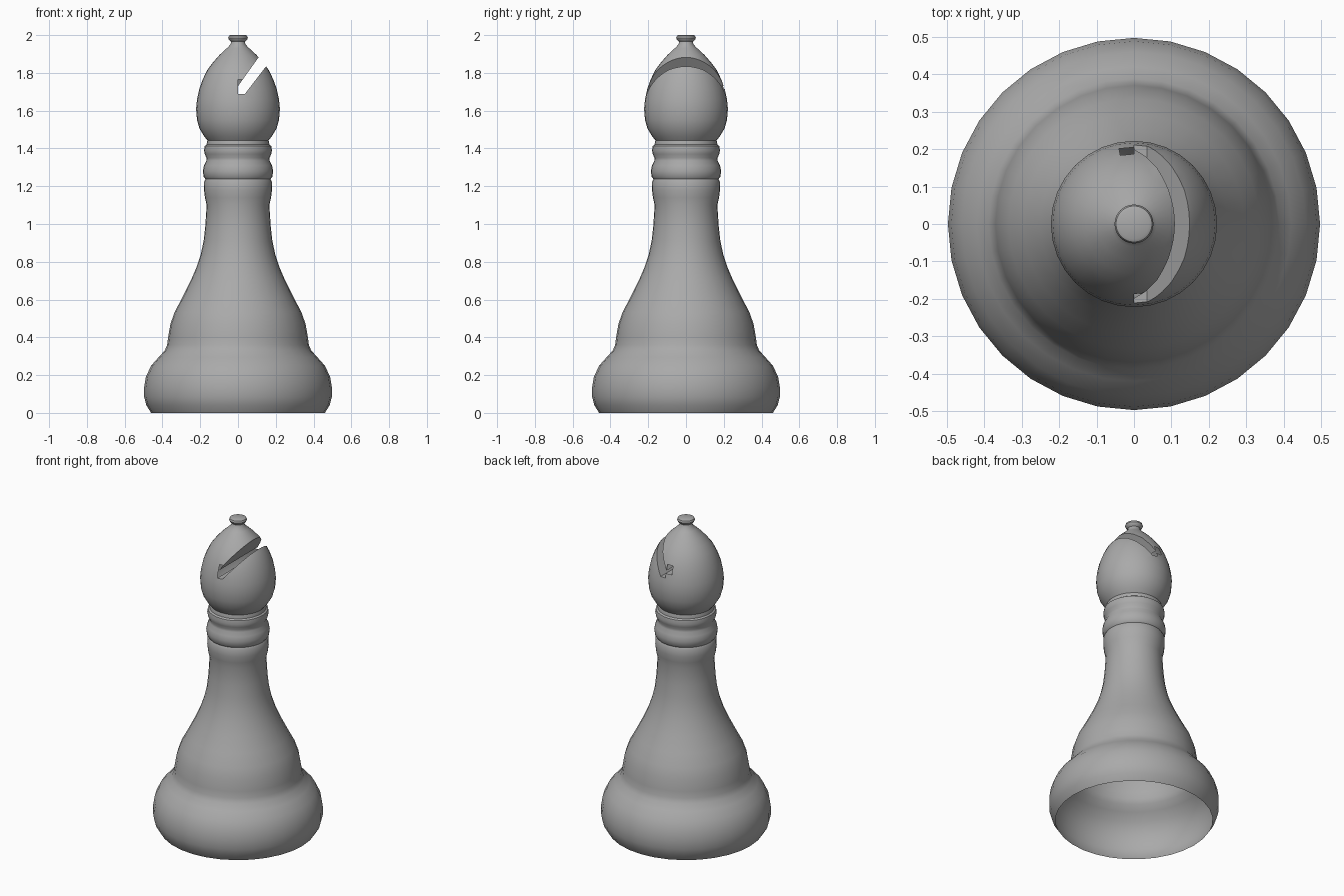
import bpy, bmesh, math

if "Cube" in bpy.data.objects:
    bpy.data.objects.remove(bpy.data.objects["Cube"])

SIDES = 32

# Single grey colour
grey = bpy.data.materials.new("grey")
grey.diffuse_color = (0.4, 0.4, 0.4, 1)
grey.use_nodes = True
grey.node_tree.nodes["Principled BSDF"].inputs["Base Color"].default_value = grey.diffuse_color


def make_object(name, bm):
    bmesh.ops.recalc_face_normals(bm, faces=bm.faces)
    mesh = bpy.data.meshes.new(name)
    bm.to_mesh(mesh)
    bm.free()
    mesh.materials.append(grey)
    obj = bpy.data.objects.new(name, mesh)
    bpy.context.collection.objects.link(obj)
    return obj


def lathe(name, profile):
    """Closed solid of revolution from (radius, height) points."""
    bm = bmesh.new()
    rings = []
    for r, z in profile:
        rings.append([bm.verts.new((r * math.cos(2 * math.pi * i / SIDES),
                                    r * math.sin(2 * math.pi * i / SIDES), z))
                      for i in range(SIDES)])
    for a, b in zip(rings, rings[1:]):
        for i in range(SIDES):
            j = (i + 1) % SIDES
            bm.faces.new((a[i], a[j], b[j], b[i]))
    bm.faces.new(rings[0][::-1])
    bm.faces.new(rings[-1])
    return make_object(name, bm)


# Turned body: base, stem, collar rings, head and finial
profile = [
    (0.46, 0), (0.485, 0.04), (0.497, 0.085), (0.497, 0.135), (0.488, 0.19),
    (0.46, 0.25), (0.42, 0.295), (0.388, 0.33), (0.375, 0.36), (0.37, 0.40),
    (0.358, 0.47), (0.335, 0.535), (0.295, 0.61), (0.25, 0.70), (0.22, 0.77),
    (0.197, 0.84), (0.182, 0.91), (0.173, 0.99), (0.166, 1.10),
    (0.175, 1.14), (0.18, 1.18), (0.179, 1.225), (0.172, 1.237),
    (0.182, 1.25), (0.186, 1.28), (0.18, 1.31), (0.168, 1.335),
    (0.167, 1.35), (0.176, 1.37), (0.18, 1.39), (0.176, 1.413),
    (0.166, 1.42), (0.165, 1.43), (0.162, 1.443),
    (0.18, 1.465), (0.204, 1.505), (0.217, 1.55), (0.222, 1.61),
    (0.217, 1.66), (0.205, 1.715), (0.187, 1.765), (0.163, 1.815),
    (0.133, 1.855), (0.098, 1.895), (0.06, 1.93), (0.04, 1.95),
    (0.036, 1.965), (0.048, 1.975), (0.052, 1.985), (0.048, 1.996),
    (0.04, 2.0),
]
body = lathe("chess_piece_body", profile)

# Slanted slot cutter, a prism running front to back
outline = [(0, 1.687), (0.035, 1.687), (0.255, 1.973), (0.212, 2.026), (0, 1.73)]
bm = bmesh.new()
face = bm.faces.new([bm.verts.new((x, -0.4, z)) for x, z in outline])
ext = bmesh.ops.extrude_face_region(bm, geom=[face])
for v in ext["geom"]:
    if isinstance(v, bmesh.types.BMVert):
        v.co.y = 0.4
cutter = make_object("slot_cutter", bm)
cutter.hide_render = True

# Cut the slot through the head
mod = body.modifiers.new("slot", "BOOLEAN")
mod.operation = "DIFFERENCE"
mod.solver = "EXACT"
mod.object = cutter
bpy.context.view_layer.objects.active = body
body.select_set(True)
bpy.ops.object.modifier_apply(modifier="slot")
bpy.data.objects.remove(cutter)

# Open the underside so the piece is a hollow shell
bm = bmesh.new()
bm.from_mesh(body.data)
under = [f for f in bm.faces if all(v.co.z < 0.001 for v in f.verts)]
bmesh.ops.delete(bm, geom=under, context="FACES")
bm.to_mesh(body.data)
bm.free()

bpy.ops.object.shade_smooth_by_angle(angle=math.radians(40))
